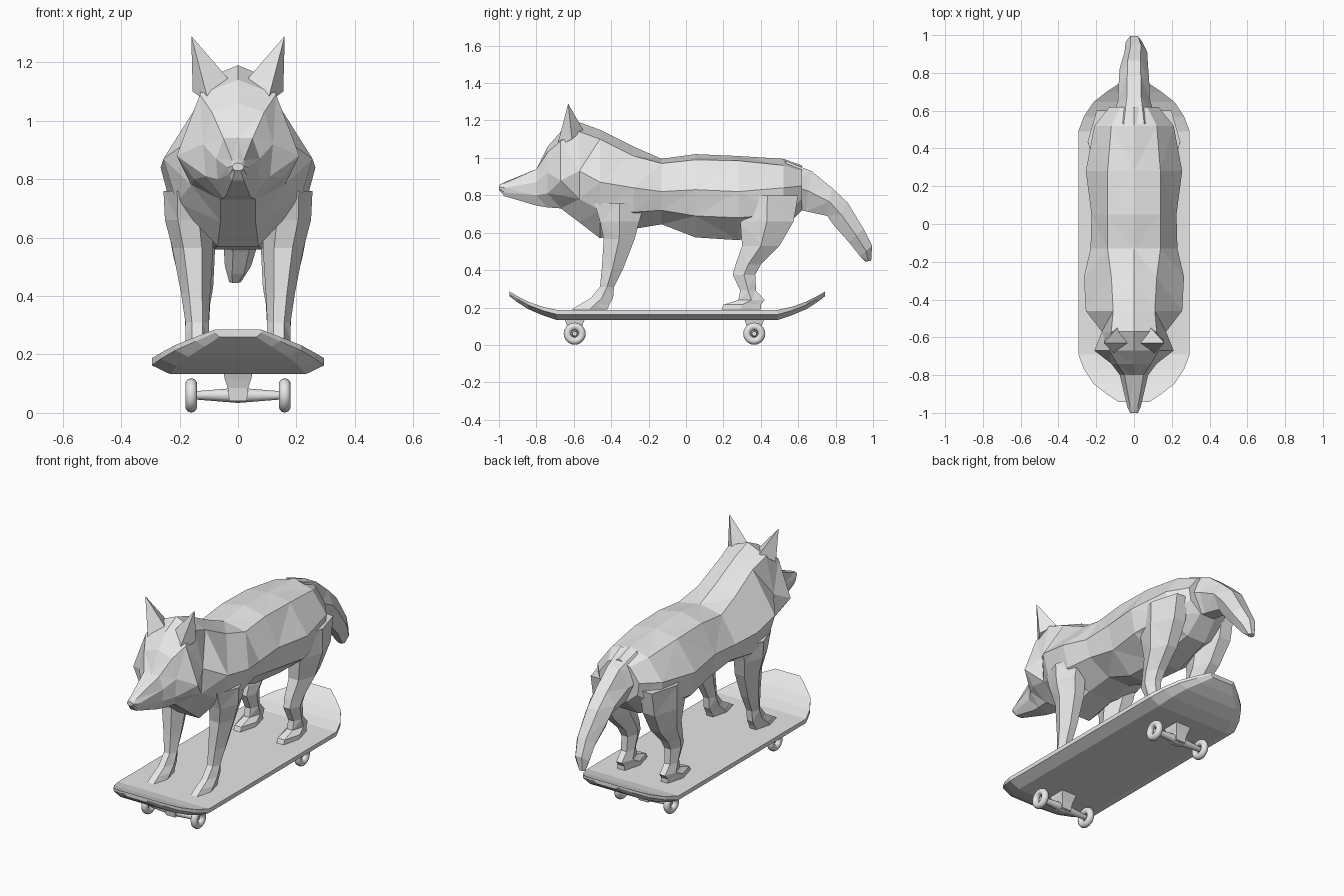
import bpy, bmesh
from math import radians
from mathutils import Matrix, Vector

if "Cube" in bpy.data.objects:
    bpy.data.objects.remove(bpy.data.objects["Cube"], do_unlink=True)

grey = bpy.data.materials.new("plain grey")
grey.use_nodes = True
grey.diffuse_color = (0.8, 0.8, 0.8, 1)
grey.node_tree.nodes["Principled BSDF"].inputs["Base Color"].default_value = (0.8, 0.8, 0.8, 1)


def finish(name, bm, smooth=False):
    """Turn a bmesh into a named object with the shared material."""
    bmesh.ops.recalc_face_normals(bm, faces=bm.faces)
    for face in bm.faces:
        face.smooth = smooth
    mesh = bpy.data.meshes.new(name)
    bm.to_mesh(mesh)
    bm.free()
    mesh.materials.append(grey)
    obj = bpy.data.objects.new(name, mesh)
    bpy.context.collection.objects.link(obj)
    return obj


def loft(name, rings, triangulate=True):
    """Skin a list of equal-length point rings and cap both ends."""
    bm = bmesh.new()
    loops = [[bm.verts.new(p) for p in ring] for ring in rings]
    count = len(loops[0])
    for a, b in zip(loops, loops[1:]):
        for i in range(count):
            j = (i + 1) % count
            bm.faces.new((a[i], a[j], b[j], b[i]))
    bm.faces.new(loops[0])
    bm.faces.new(loops[-1])
    if triangulate:
        bmesh.ops.triangulate(bm, faces=bm.faces, quad_method='SHORT_EDGE')
    return finish(name, bm)


def body_ring(y, *half):
    """Mirror a half outline, running from the spine to the belly."""
    right = [(-x, y, z) for x, z in reversed(half) if x > 0]
    return [(x, y, z) for x, z in half] + right


def limb_ring(ya, za, yb, zb, x, w):
    """Six-sided ring between a front point and a back point."""
    ym, zm = (ya + yb) / 2, (za + zb) / 2
    return [(x - 0.45 * w, ya, za), (x + 0.45 * w, ya, za), (x + w, ym, zm),
            (x + 0.45 * w, yb, zb), (x - 0.45 * w, yb, zb), (x - w, ym, zm)]


# Torso, neck and head in one skin, from rump to nose
torso = [
    (.62, (0, .96), (.07, .93), (.13, .85), (.12, .78), (.05, .72)),
    (.52, (0, .995), (.12, .96), (.21, .84), (.20, .70), (.06, .62)),
    (.28, (0, 1.01), (.14, .985), (.255, .82), (.23, .68), (.08, .56)),
    (.05, (0, 1.02), (.14, .99), (.225, .83), (.19, .69), (.07, .575)),
    (-.13, (0, .995), (.14, .97), (.23, .82), (.20, .72), (.07, .645)),
    (-.28, (0, 1.06), (.12, 1.01), (.265, .84), (.23, .71), (.08, .62)),
    (-.46, (0, 1.15), (.11, 1.10), (.255, .87), (.21, .72), (.07, .57)),
    (-.57, (0, 1.19), (.12, 1.14), (.17, .93), (.16, .78), (.06, .655)),
    (-.67, (0, 1.14), (.13, 1.09), (.21, .88), (.15, .80), (.06, .73)),
    (-.74, (0, 1.06), (.09, 1.03), (.12, .92), (.11, .81), (.05, .735)),
    (-.80, (0, .94), (.05, .94), (.075, .87), (.07, .80), (.04, .745)),
    (-.97, (0, .87), (.02, .865), (.035, .84), (.03, .815), (.02, .795)),
    (-1.0, (0, .855), (.012, .853), (.02, .845), (.018, .835), (.01, .83)),
]
loft("torso_and_head", [body_ring(*section) for section in torso])

# Tail, arching down from the rump
tail = [
    (.53, .985, .56, .73, 0, .12),
    (.67, .93, .64, .715, 0, .085),
    (.78, .84, .755, .69, 0, .08),
    (.865, .76, .79, .64, 0, .075),
    (.95, .62, .87, .55, .01, .06),
    (.995, .53, .93, .475, 0, .045),
    (.99, .45, .96, .445, -.01, .02),
]
loft("tail", [limb_ring(*ring) for ring in tail])

# Legs, each ring as front y, back y, height, sideways centre, half width
front_leg = [
    (-.49, -.22, .76, .17, .085),
    (-.46, -.25, .66, .17, .08),
    (-.44, -.275, .565, .155, .07),
    (-.45, -.335, .41, .145, .05),
    (-.46, -.385, .31, .14, .04),
    (-.51, -.39, .25, .14, .04),
    (-.57, -.41, .215, .14, .045),
    (-.61, -.42, .19, .14, .045),
]
rear_leg = [
    (.27, .60, .80, .16, .085),
    (.29, .575, .66, .16, .085),
    (.30, .50, .53, .15, .07),
    (.265, .40, .43, .14, .055),
    (.25, .37, .375, .14, .045),
    (.29, .375, .29, .14, .04),
    (.28, .42, .24, .14, .04),
    (.20, .40, .215, .14, .05),
    (.19, .40, .19, .14, .05),
]
for side, s in (("left", 1), ("right", -1)):
    for part, rings in (("front_leg", front_leg), ("rear_leg", rear_leg)):
        loft(f"{side}_{part}", [limb_ring(ya, z, yb, z, s * x, w)
                                for ya, yb, z, x, w in rings])

    # Ears: four-sided spikes leaning outwards
    bm = bmesh.new()
    base = [bm.verts.new((s * x, y, z)) for x, y, z in
            ((.03, -.63, 1.14), (.10, -.69, 1.06), (.155, -.61, 1.10), (.09, -.55, 1.15))]
    tip = bm.verts.new((s * .16, -.63, 1.29))
    bm.faces.new(base)
    for i in range(4):
        bm.faces.new((base[i], base[(i + 1) % 4], tip))
    finish(f"{side}_ear", bm)

# Deck: stations as distance from the middle, half width, top height, thickness
MIDDLE = -.1
end = [(.59, .295, .187, .054), (.67, .265, .205, .045), (.745, .215, .232, .04),
       (.80, .145, .26, .033), (.843, .08, .285, .025)]
stations = [(-d, w, z, t) for d, w, z, t in reversed(end)] + end
deck = []
for d, w, z, t in stations:
    inner, y = w * .79, MIDDLE + d
    deck.append([(-w, y, z), (w, y, z), (w, y, z - t * .45),
                 (inner, y, z - t), (-inner, y, z - t), (-w, y, z - t * .45)])
loft("deck", deck, triangulate=False)


def torus(bm, centre, major, minor, around=20, tube=10):
    """Ring-shaped wheel whose axle runs along x."""
    grid = []
    for i in range(around):
        turn = Matrix.Rotation(radians(360 * i / around), 3, 'X')
        row = []
        for j in range(tube):
            spin = Matrix.Rotation(radians(360 * j / tube), 3, 'X') @ Vector((0, minor, 0))
            row.append(bm.verts.new(centre + turn @ Vector((spin.z, major + spin.y, 0))))
        grid.append(row)
    for i in range(around):
        a, b = grid[i], grid[(i + 1) % around]
        for j in range(tube):
            k = (j + 1) % tube
            bm.faces.new((a[j], a[k], b[k], b[j]))


# Trucks and wheels
WHEEL_Z = .06
for place, y in (("front", -.595), ("rear", .365)):
    block = [(.05, .055, .14), (.045, .045, .115), (.035, .035, .085), (.03, .03, .04)]
    loft(f"{place}_truck", [[(-a, y - b, z), (a, y - b, z), (a, y + b, z), (-a, y + b, z)]
                            for a, b, z in block], triangulate=False)
    for side, s in (("left", 1), ("right", -1)):
        bm = bmesh.new()
        place_axle = Matrix.Translation((s * .08, y, WHEEL_Z)) @ Matrix.Rotation(radians(90 * s), 4, 'Y')
        bmesh.ops.create_cone(bm, cap_ends=True, segments=12, radius1=.026,
                              radius2=.013, depth=.16, matrix=place_axle)
        axle = finish(f"{place}_{side}_axle", bm)
        for face in axle.data.polygons:
            face.use_smooth = len(face.vertices) == 4
        bm = bmesh.new()
        torus(bm, Vector((s * .16, y, WHEEL_Z)), .039, .02)
        finish(f"{place}_{side}_wheel", bm, smooth=True)
